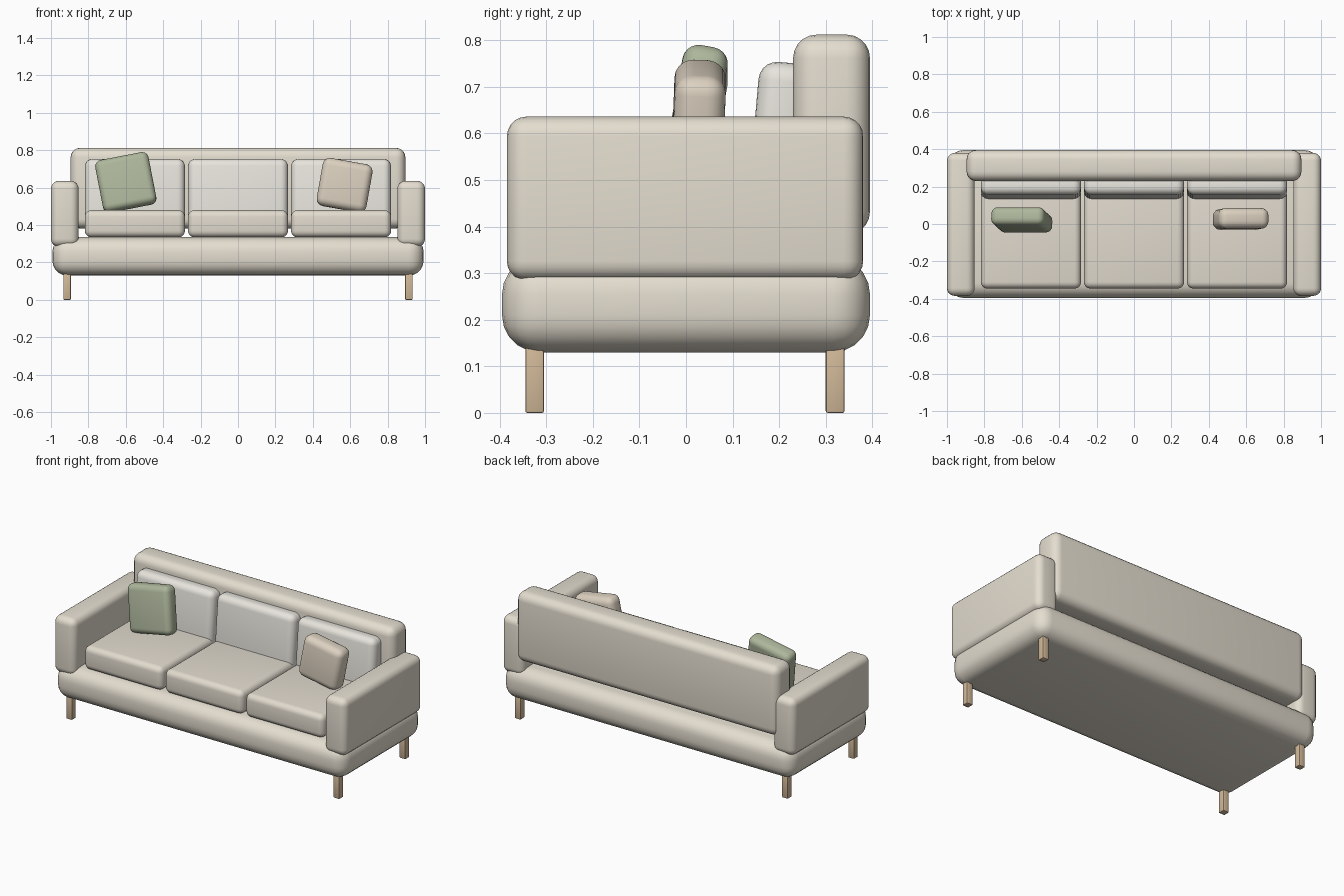
import bpy
from math import radians

if "Cube" in bpy.data.objects:
    bpy.data.objects.remove(bpy.data.objects["Cube"])


def mat(name, r, g, b):
    m = bpy.data.materials.new(name)
    m.diffuse_color = (r, g, b, 1)
    m.use_nodes = True
    m.node_tree.nodes["Principled BSDF"].inputs["Base Color"].default_value = m.diffuse_color
    return m


FABRIC = mat("fabric", 0.78, 0.73, 0.63)
SEAT = mat("seat_fabric", 0.76, 0.71, 0.62)
LIGHT = mat("light_fabric", 0.80, 0.78, 0.72)
TAN = mat("tan_fabric", 0.72, 0.64, 0.53)
GREEN = mat("green_fabric", 0.42, 0.47, 0.33)
WOOD = mat("wood", 0.65, 0.49, 0.32)


def soft_box(name, centre, size, radius, material, rot=(0, 0, 0), segments=5):
    """Box with rounded edges, smooth shaded."""
    bpy.ops.mesh.primitive_cube_add(size=1, location=centre)
    ob = bpy.context.object
    ob.name = name
    ob.scale = size
    bpy.ops.object.transform_apply(location=False, rotation=False, scale=True)
    ob.rotation_euler = [radians(a) for a in rot]
    bev = ob.modifiers.new("round", 'BEVEL')
    bev.width = radius
    bev.segments = segments
    bev.limit_method = 'NONE'
    bpy.ops.object.modifier_apply(modifier=bev.name)
    ob.data.materials.append(material)
    bpy.ops.object.shade_smooth_by_angle(angle=radians(40))
    return ob


# upholstered base and backrest
soft_box("base", (0, 0, 0.2325), (1.985, 0.79, 0.205), 0.08, FABRIC)
soft_box("backrest", (0, 0.3125, 0.597), (1.79, 0.165, 0.43), 0.05, FABRIC)

# armrests
for s, side in ((-1, "left"), (1, "right")):
    soft_box(side + "_armrest", (s * 0.926, -0.002, 0.46), (0.148, 0.765, 0.352), 0.042, FABRIC)

# three seat cushions and three back cushions
for x, side in ((-0.551, "left"), (0, "middle"), (0.551, "right")):
    soft_box(side + "_seat_cushion", (x, -0.06, 0.407), (0.535, 0.57, 0.145), 0.035, SEAT)
    soft_box(side + "_back_cushion", (x, 0.2, 0.565), (0.535, 0.115, 0.375), 0.04, LIGHT,
             rot=(-5, 0, 0))

# throw pillows
soft_box("green_pillow", (-0.6, 0.022, 0.628), (0.29, 0.098, 0.285), 0.035, GREEN, rot=(-10, -11, 0))
soft_box("tan_pillow", (0.57, 0.027, 0.613), (0.27, 0.11, 0.26), 0.04, TAN, rot=(-2, 10, 0))

# legs
for x, side in ((-0.914, "left"), (0.914, "right")):
    for y, end in ((-0.325, "front"), (0.32, "back")):
        soft_box(f"{end}_{side}_leg", (x, y, 0.08), (0.04, 0.04, 0.16), 0.004, WOOD, segments=2)
